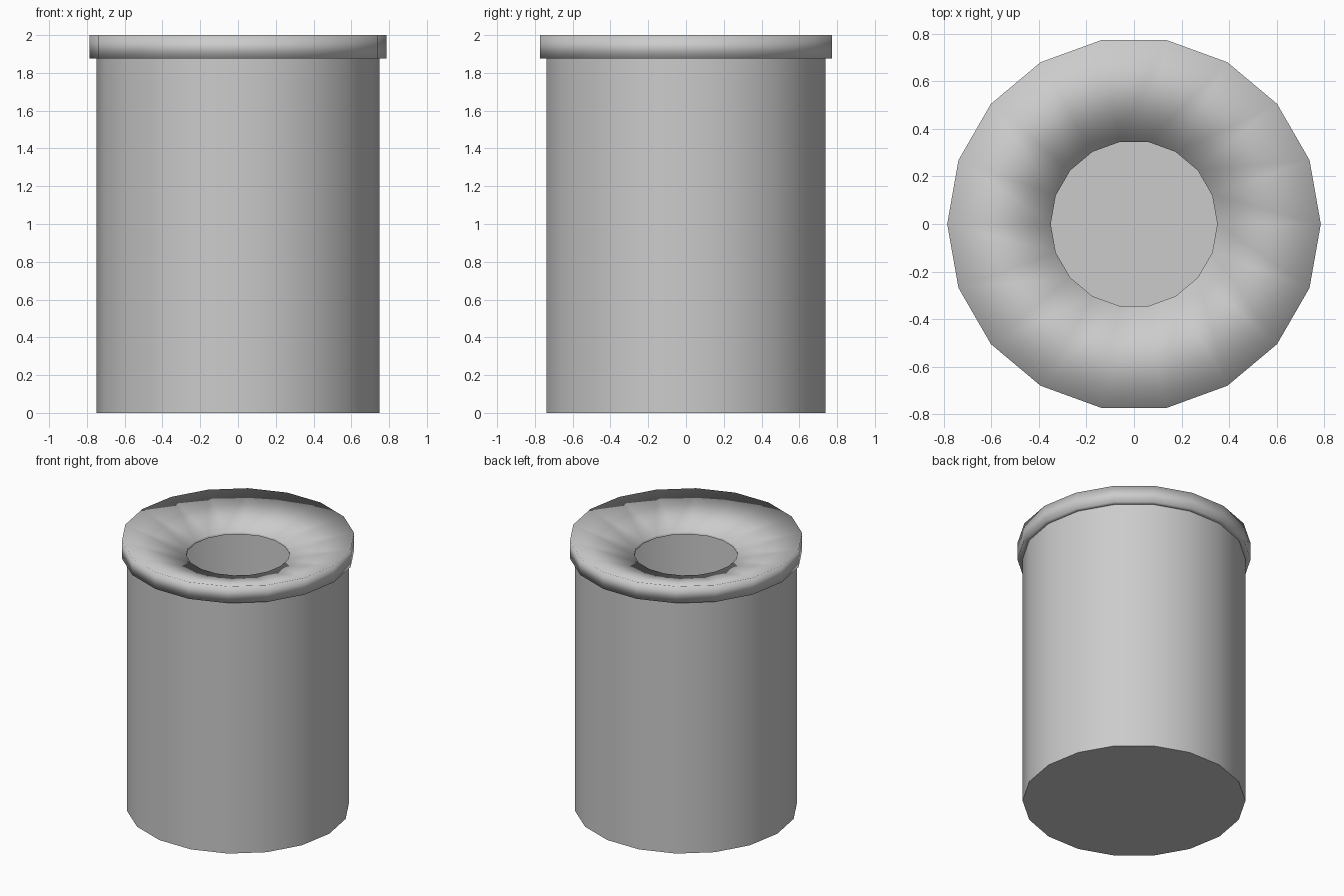
import bpy, bmesh
from math import cos, sin, tau

if "Cube" in bpy.data.objects:
    bpy.data.objects.remove(bpy.data.objects["Cube"])

SIDES = 18


def lathe(name, profile, cap_first=False):
    """Revolve (radius, z) points round the z axis, smooth shaded."""
    bm = bmesh.new()
    rings = [[bm.verts.new((r * cos(tau * i / SIDES), r * sin(tau * i / SIDES), z))
              for i in range(SIDES)] for r, z in profile]
    for low, high in zip(rings, rings[1:]):
        for i in range(SIDES):
            j = (i + 1) % SIDES
            bm.faces.new((low[i], low[j], high[j], high[i])).smooth = True
    if cap_first:
        bm.faces.new(rings[0][::-1])
    mesh = bpy.data.meshes.new(name)
    bm.to_mesh(mesh)
    bm.free()
    obj = bpy.data.objects.new(name, mesh)
    bpy.context.collection.objects.link(obj)
    bpy.context.view_layer.objects.active = obj
    return obj


# Hollow can with a closed floor
body = lathe("can_body", [(0.75, 0), (0.75, 1.875)], cap_first=True)

# Overhanging lid: underside ledge, rim, sloping funnel and short lip at the hole
lid = lathe("funnel_lid", [(0.75, 1.875), (0.785, 1.875), (0.785, 2.0),
                           (0.35, 1.88), (0.35, 1.86)])

# Crisp floor edge on the can
body.select_set(True)
bpy.ops.object.select_all(action='DESELECT')
body.select_set(True)
bpy.context.view_layer.objects.active = body
bpy.ops.object.shade_smooth_by_angle()
